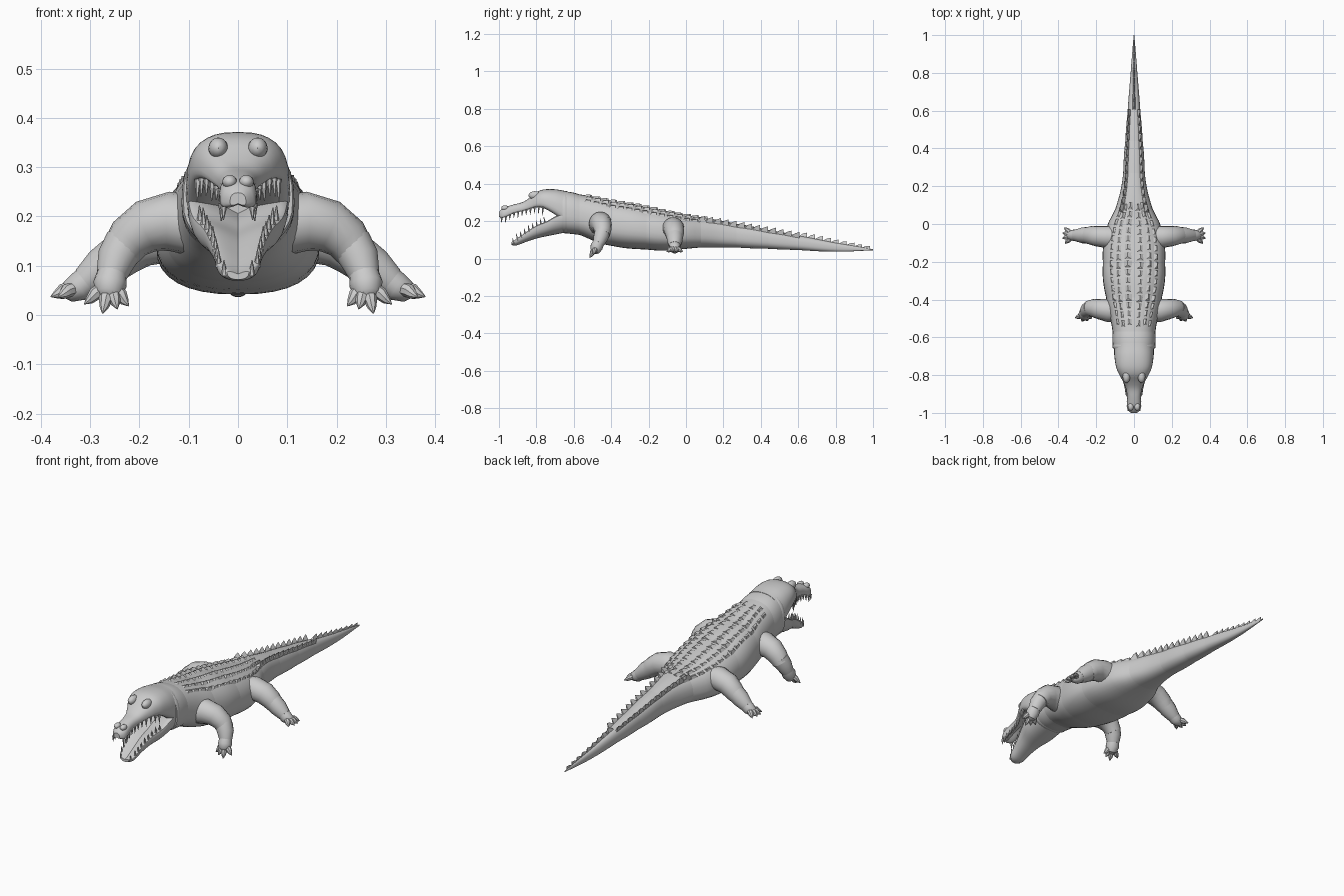
import bpy, bmesh, math
from mathutils import Vector

if "Cube" in bpy.data.objects:
    bpy.data.objects.remove(bpy.data.objects["Cube"])

# station tables: y, half width, top z, bottom z
BODY = [(-.66, .113, .362, .137), (-.57, .115, .345, .125), (-.48, .128, .326, .09),
        (-.39, .15, .308, .065), (-.25, .166, .285, .05), (-.12, .163, .257, .042),
        (0, .138, .232, .052), (.08, .10, .22, .058), (.2, .066, .2, .06),
        (.4, .05, .162, .053), (.6, .034, .123, .045), (.8, .018, .084, .036), (1, .002, .05, .044)]
SKULL = [(-1, .016, .248, .218), (-.985, .033, .264, .209), (-.96, .038, .277, .214),
         (-.92, .036, .289, .233), (-.87, .043, .303, .246), (-.83, .06, .33, .254),
         (-.8, .077, .355, .258), (-.76, .094, .369, .25), (-.7, .104, .37, .21), (-.64, .106, .36, .16)]
JAW = [(-.932, .022, .092, .072), (-.91, .041, .11, .069), (-.86, .051, .148, .087),
       (-.8, .069, .19, .107), (-.74, .092, .218, .12), (-.7, .1, .245, .128), (-.64, .104, .27, .14)]


def sample(tab, y):
    """Smooth interpolation of a station table."""
    n = len(tab)
    i = max(0, min(n - 2, sum(1 for r in tab if r[0] <= y) - 1))
    a, b = tab[i], tab[i + 1]
    p, q = tab[max(i - 1, 0)], tab[min(i + 2, n - 1)]
    d = b[0] - a[0]
    t = (y - a[0]) / d
    out = []
    for k in (1, 2, 3):
        m0 = (b[k] - p[k]) / (b[0] - p[0]) * d
        m1 = (q[k] - a[k]) / (q[0] - a[0]) * d
        out.append((2*t**3 - 3*t*t + 1) * a[k] + (t**3 - 2*t*t + t) * m0
                   + (3*t*t - 2*t**3) * b[k] + (t**3 - t*t) * m1)
    return out


def surf(tab, y, ang, mid=.42, n=2.4, scale=1, dish=0):
    """Point on a superellipse cross-section."""
    w, zt, zb = sample(tab, y)
    zm = zb + mid * (zt - zb)
    c, s = math.cos(ang), math.sin(ang)
    x = math.copysign(abs(c) ** (2 / n), c)
    z = math.copysign(abs(s) ** (2 / n), s)
    h = (zt - zm) if z > 0 else (zm - zb)
    if dish * z > 0:
        z -= dish * (1 - abs(x)) * 1.6
    return Vector((x * w * scale, y, zm + z * h * scale))


def finish(name, bm, mirror=False):
    bmesh.ops.recalc_face_normals(bm, faces=bm.faces)
    me = bpy.data.meshes.new(name)
    bm.to_mesh(me)
    bm.free()
    ob = bpy.data.objects.new(name, me)
    bpy.context.collection.objects.link(ob)
    if mirror:
        m = ob.modifiers.new("mirror", 'MIRROR')
        m.use_mirror_merge = False
    return ob


def skin(bm, rings):
    rings = [[bm.verts.new(p) for p in r] for r in rings]
    for a, b in zip(rings, rings[1:]):
        for i in range(len(a)):
            j = (i + 1) % len(a)
            bm.faces.new((a[i], a[j], b[j], b[i]))
    bm.faces.new(rings[0])
    bm.faces.new(rings[-1])


def loft(name, tab, y0, y1, steps, bulge=0, **kw):
    bm = bmesh.new()
    rings = []
    for k in range(steps + 1):
        u = k / steps
        s = 1 - bulge * .6 + bulge * math.sin(math.pi * u)
        rings.append([surf(tab, y0 + (y1 - y0) * u, math.tau * i / 32, scale=s, **kw) for i in range(32)])
    skin(bm, rings)
    return finish(name, bm)


def tube(bm, pts, sides=16):
    """Tube through (x, y, z, radius) points."""
    P = [Vector(p[:3]) for p in pts]
    rings = []
    for i, p in enumerate(P):
        d = (P[min(i + 1, len(P) - 1)] - P[max(i - 1, 0)]).normalized()
        u = Vector((0, 1, 0)).cross(d).normalized()
        v = d.cross(u)
        rings.append([p + pts[i][3] * (u * math.cos(math.tau * k / sides) + v * math.sin(math.tau * k / sides))
                      for k in range(sides)])
    skin(bm, rings)


# trunk and tail as overlapping segments
cuts = [-.65, -.57, -.39, -.21, .08, .27, .44, .59, .79, 1]
for i, (a, b) in enumerate(zip(cuts, cuts[1:])):
    kind = "neck" if i < 1 else "trunk" if i < 4 else "tail"
    loft(f"{kind}_segment_{i + 1}", BODY, a, b, 9, bulge=.025)
loft("neck_collar", BODY, -.66, -.635, 4, bulge=.03)

# head and open lower jaw
loft("skull", SKULL, -1, -.63, 30, mid=.38, n=2.5, dish=-.45)
loft("lower_jaw", JAW, -.932, -.63, 24, mid=.72, n=2.4, dish=1)

# brow ridges and nostrils
bm = bmesh.new()
for c, size in (((.04, -.808, .338), (.02, .034, .022)), ((.017, -.968, .27), (.015, .02, .014))):
    new = bmesh.ops.create_uvsphere(bm, u_segments=16, v_segments=10, radius=1)["verts"]
    for v in new:
        v.co = Vector(c) + Vector(a * b for a, b in zip(v.co, size))
finish("brows_and_nostrils", bm, True)

# teeth
bm = bmesh.new()
for k in range(11):
    y = -.985 + k * .022
    w, zt, zb = sample(SKULL, y)
    z = zb + .2 * (zt - zb)
    tip = .032 if k % 3 == 1 else .024
    tube(bm, [(w * .88, y, z, .007), (w * .9, y - .002, zb - tip * .7, .001)], 6)
for k in range(9):
    y = -.922 + k * .021
    w, zt, zb = sample(JAW, y)
    tip = .026 if k % 3 == 1 else .018
    tube(bm, [(w * .88, y, zt - .02, .007), (w * .9, y - .006, zt + tip * .6, .001)], 6)
finish("teeth", bm, True)

# legs: thigh, shin, foot with clawed toes
LEGS = {
    "front": ([(.08, -.46, .18, .062), (.14, -.458, .19, .06), (.185, -.45, .18, .054),
               (.22, -.445, .155, .047), (.24, -.446, .125, .04)],
              [(.228, -.445, .148, .042), (.246, -.455, .115, .04), (.257, -.468, .08, .031)],
              [(.254, -.464, .092, .029), (.26, -.478, .062, .034), (.263, -.49, .04, .026), (.265, -.497, .032, .012)],
              [(.222, -.5, .018), (.245, -.513, .012), (.275, -.516, .003), (.312, -.497, .022)]),
    "rear": ([(.08, -.07, .15, .06), (.15, -.068, .163, .058), (.2, -.064, .15, .054),
              (.235, -.06, .125, .048), (.255, -.06, .105, .042)],
             [(.24, -.06, .122, .044), (.275, -.06, .095, .042), (.31, -.06, .067, .031)],
             [(.3, -.06, .075, .03), (.322, -.06, .057, .03), (.345, -.06, .047, .022), (.355, -.06, .043, .01)],
             [(.365, -.104, .036), (.38, -.076, .037), (.379, -.047, .037), (.37, -.018, .036)]),
}
for name, (thigh, shin, foot, toes) in LEGS.items():
    for part, pts in (("upper_leg", thigh), ("lower_leg", shin), ("foot", foot)):
        bm = bmesh.new()
        tube(bm, pts)
        if part == "foot":
            base = Vector(foot[1][:3])
            for t in toes:
                t = Vector(t)
                mid = base.lerp(t, .6) + Vector((0, 0, .004))
                tube(bm, [(*base, .014), (*mid, .014), (*base.lerp(t, .8), .009), (*t, .001)], 8)
        finish(f"{name}_{part}", bm, True)


def scale_plate(bm, y, ang, dy, da, h):
    """Raised wedge sitting on the body surface, peak toward the rear."""
    y1 = min(y + dy, .995)
    low = [surf(BODY, yy, a, scale=.97) for yy, a in
           ((y, ang - da), (y, ang + da), (y1, ang + da), (y1, ang - da))]
    v = [bm.verts.new(p) for p in low]
    out = Vector((math.cos(ang) * .6, 0, 1)).normalized() * h
    f = bm.verts.new(surf(BODY, y + dy * .45, ang) + out * .6)
    r = bm.verts.new(surf(BODY, y1, ang) + out)
    for q in ((v[0], v[1], f), (v[1], v[2], r, f), (v[2], v[3], r), (v[3], v[0], f, r), tuple(v)):
        bm.faces.new(q)


# back scutes in staggered rows
bm = bmesh.new()
for row in range(15):
    y = -.55 + row * .044
    for col in range(6):
        ang = math.radians(90 + (col - 2.5) * 17)
        scale_plate(bm, y + .008 * (col % 2), ang, .04, math.radians(7.5), .01)
finish("back_scutes", bm)

# tail crest: paired spikes merging into a single row
bm = bmesh.new()
for k in range(22):
    y = .06 + k * .042
    if y < .6:
        for side in (-1, 1):
            scale_plate(bm, y, math.radians(90 + side * 38), .042, math.radians(9), .03)
    else:
        scale_plate(bm, y, math.pi / 2, .042, math.radians(12), .03 * (1.45 - y))
finish("tail_crest", bm)

# smooth shading with sharp edges kept
bpy.ops.object.select_all(action='SELECT')
bpy.context.view_layer.objects.active = bpy.data.objects["skull"]
bpy.ops.object.shade_smooth_by_angle(angle=math.radians(35))
